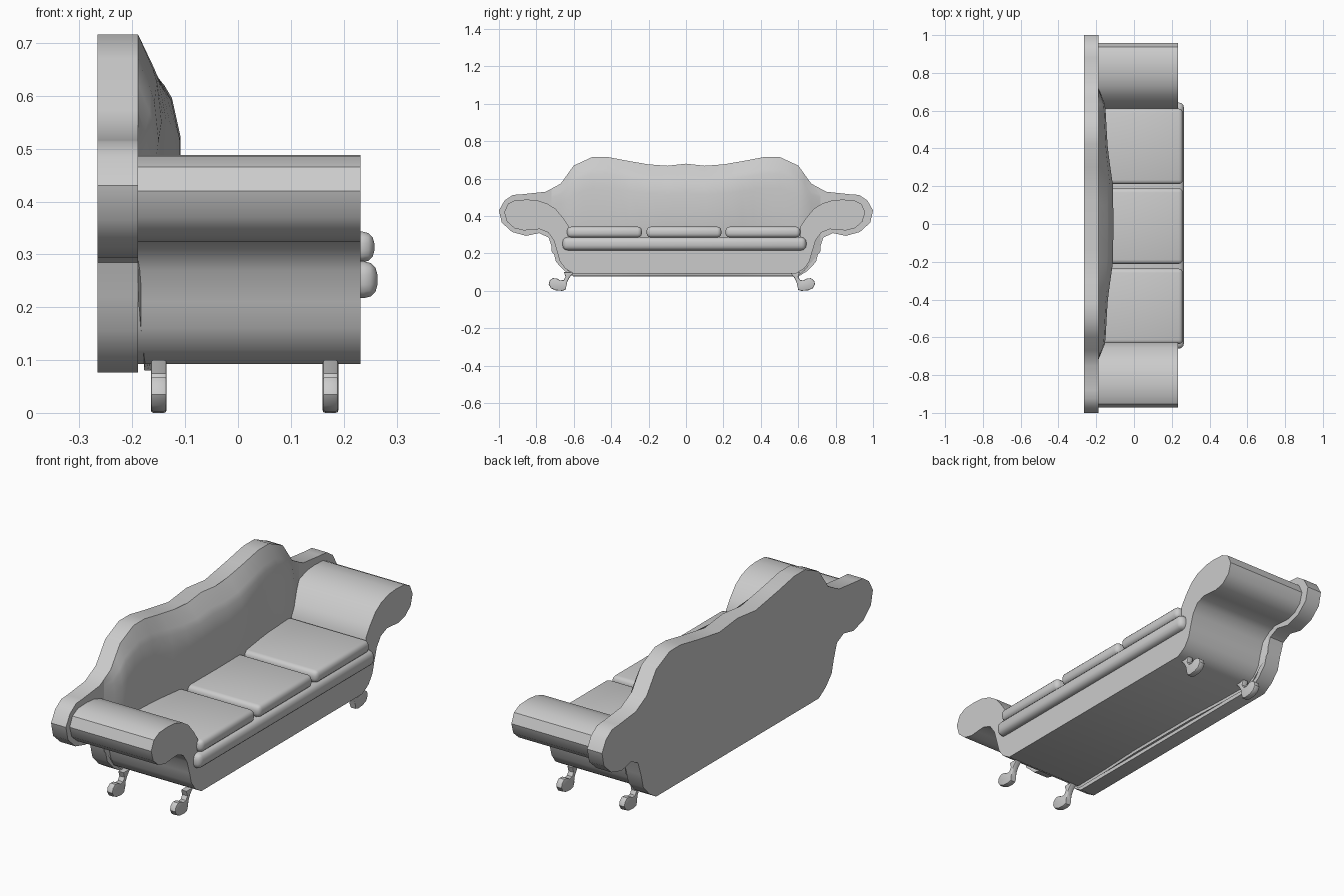
import bpy, bmesh, math

if "Cube" in bpy.data.objects:
    bpy.data.objects.remove(bpy.data.objects["Cube"])


def finish(bm, name, angle=38):
    bmesh.ops.recalc_face_normals(bm, faces=bm.faces)
    me = bpy.data.meshes.new(name)
    bm.to_mesh(me)
    bm.free()
    ob = bpy.data.objects.new(name, me)
    bpy.context.collection.objects.link(ob)
    bpy.ops.object.select_all(action='DESELECT')
    ob.select_set(True)
    bpy.context.view_layer.objects.active = ob
    bpy.ops.object.shade_smooth_by_angle(angle=math.radians(angle))
    return ob


def extrude_profile(name, pts, x0, x1, bevel=0):
    """Extrude a y-z outline along x."""
    bm = bmesh.new()
    f = bm.faces.new([bm.verts.new((x0, y, z)) for y, z in pts])
    ext = bmesh.ops.extrude_face_region(bm, geom=[f])
    for v in ext['geom']:
        if isinstance(v, bmesh.types.BMVert):
            v.co.x = x1
    if bevel:
        rims = [e for e in bm.edges if abs(e.verts[0].co.x - e.verts[1].co.x) < 1e-6]
        bmesh.ops.bevel(bm, geom=rims, offset=bevel, segments=2, profile=0.5, affect='EDGES')
    return finish(bm, name)


def mirrored(half, cy=0.0):
    left = [(-y, z) for y, z in reversed(half) if y > 0]
    return [(y + cy, z) for y, z in half + left]


def cushion(name, x0, x1, y0, y1, z0, z1, r):
    bm = bmesh.new()
    bmesh.ops.create_cube(bm, size=1)
    for v in bm.verts:
        v.co.x = (x0 + x1) / 2 + v.co.x * (x1 - x0)
        v.co.y = (y0 + y1) / 2 + v.co.y * (y1 - y0)
        v.co.z = (z0 + z1) / 2 + v.co.z * (z1 - z0)
    bmesh.ops.bevel(bm, geom=bm.edges[:], offset=r, segments=3, profile=0.5, affect='EDGES')
    return finish(bm, name)


def lerp(table, t):
    for (a, u), (b, w) in zip(table, table[1:]):
        if t <= b:
            return u + (w - u) * (t - a) / (b - a)
    return table[-1][1]


# Wavy back panel
crest = [(0, .68), (.134, .665), (.3, .693), (.42, .716), (.5, .716), (.6, .67), (.67, .573), (.75, .53)]
panel = crest + [(.88, .516), (.925, .513), (.97, .483), (1, .43), (.985, .365), (.93, .315),
                 (.855, .294), (.785, .309), (.735, .285), (.712, .22), (.695, .155), (.65, .107), (.6, .076)]
extrude_profile("back_panel", mirrored(panel), -.266, -.189)

# Base with scrolled arms
body = [(0, .24), (.615, .24), (.62, .345), (.65, .39), (.69, .438), (.735, .467), (.79, .484), (.84, .488),
        (.905, .485), (.945, .465), (.965, .42), (.95, .37), (.91, .335), (.86, .323), (.82, .327),
        (.775, .33), (.73, .312), (.7, .27), (.682, .21), (.668, .16), (.64, .12), (.595, .093)]
extrude_profile("base_and_arms", mirrored(body, -.007), -.195, .232)

# Padded backrest bulging from the panel
depth = [(0, .08), (.2, .078), (.4, .05), (.63, .037), (.72, 0)]
swell = [(0, 0), (.1, .62), (.14, .8), (.26, 1), (.6, 1), (.85, .6), (1, .3)]
ys = [0, .1, .2, .3, .36, .42, .5, .55, .6, .635, .67, .72]
ys = [-y for y in reversed(ys[1:])] + ys
bm = bmesh.new()
rows = []
for y in ys:
    top = lerp(crest, abs(y))
    bot = .08 if abs(y) < .61 else .08 + (abs(y) - .61) * 1.2
    rows.append([bm.verts.new((-.189 + lerp(depth, abs(y)) * g, y, top + (bot - top) * t))
                 for t, g in swell])
for a, b in zip(rows, rows[1:]):
    for i in range(len(a) - 1):
        bm.faces.new((a[i], b[i], b[i + 1], a[i + 1]))
back = finish(bm, "backrest_padding")
# keep the padding facing the sitter
if sum(p.normal.x for p in back.data.polygons) < 0:
    back.data.flip_normals()

# Seat cushions
cushion("seat_base_cushion", -.17, .264, -.66, .643, .217, .287, .026)
for i, (a, b) in enumerate([(-.636, -.236), (-.211, .189), (.211, .611)]):
    cushion("seat_cushion_%d" % (i + 1), -.17, .258, a, b, .285, .343, .022)

# Curled legs
leg = [(.575, .1), (.63, .1), (.622, .075), (.632, .058), (.65, .056), (.668, .066), (.69, .068), (.707, .055),
       (.712, .035), (.7, .014), (.675, .003), (.64, 0), (.622, .006), (.618, .025), (.612, .05), (.598, .075)]
for x in (-.15, .175):
    for side in (1, -1):
        pts = [(side * y - .022, z) for y, z in leg]
        where = ("front" if x > 0 else "back") + ("_right" if side > 0 else "_left")
        extrude_profile(where + "_leg", pts, x - .015, x + .015, .005)
